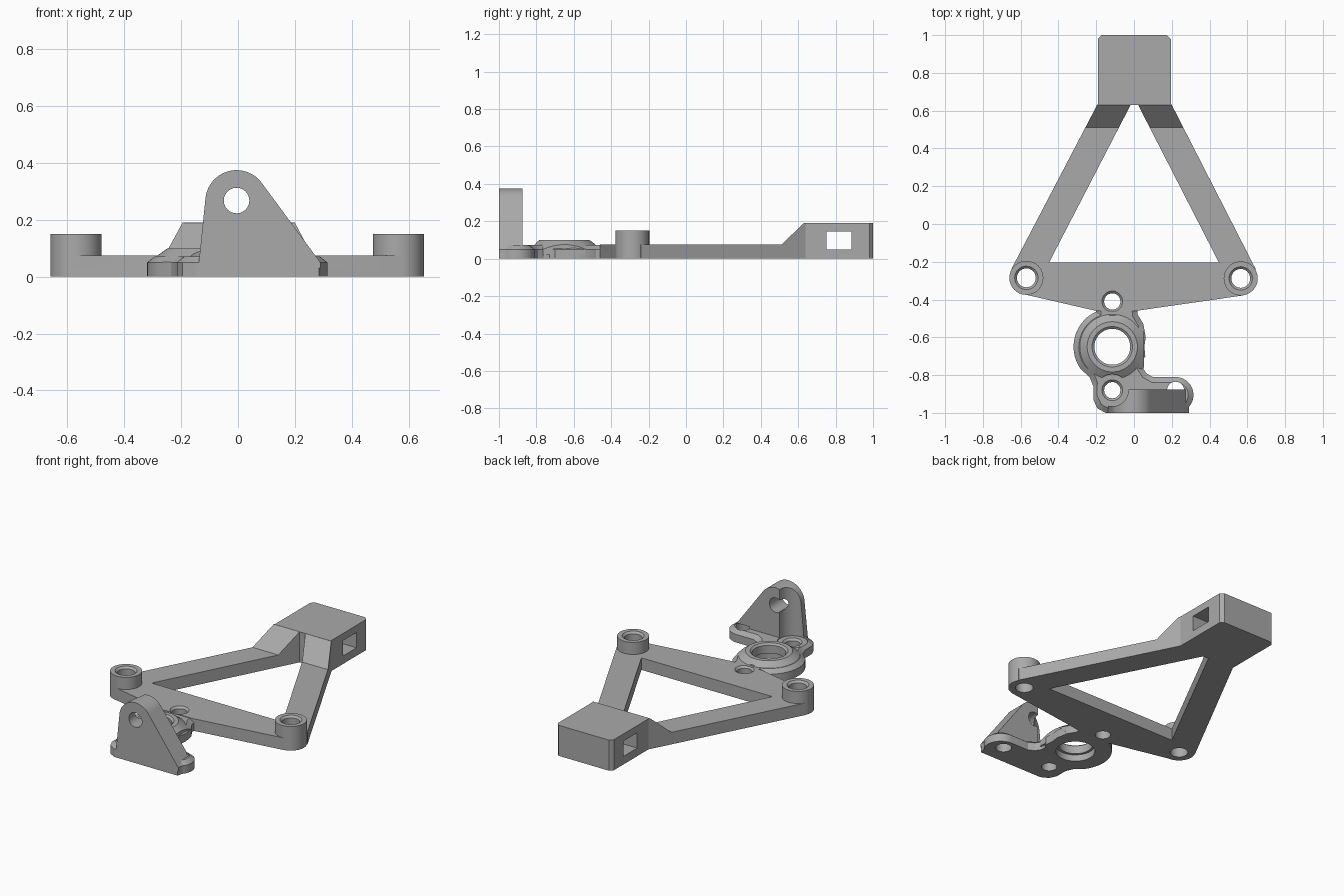
import bpy, bmesh, math

if "Cube" in bpy.data.objects:
    bpy.data.objects.remove(bpy.data.objects["Cube"])

grey = bpy.data.materials.new("plain grey")
grey.use_nodes = True
color = (0.4, 0.4, 0.4, 1)
grey.diffuse_color = color
grey.node_tree.nodes["Principled BSDF"].inputs["Base Color"].default_value = color

AXES = {"z": lambda a, b, c: (a, b, c),
        "x": lambda a, b, c: (c, a, b),
        "y": lambda a, b, c: (a, c, b)}


def finish(name, bm):
    bmesh.ops.recalc_face_normals(bm, faces=bm.faces)
    mesh = bpy.data.meshes.new(name)
    bm.to_mesh(mesh)
    bm.free()
    mesh.materials.append(grey)
    ob = bpy.data.objects.new(name, mesh)
    bpy.context.collection.objects.link(ob)
    return ob


def prism(name, pts, lo, hi, axis="z"):
    """Outline extruded along one axis."""
    bm = bmesh.new()
    place = AXES[axis]
    a = [bm.verts.new(place(u, v, lo)) for u, v in pts]
    b = [bm.verts.new(place(u, v, hi)) for u, v in pts]
    bm.faces.new(a)
    bm.faces.new(b)
    for i in range(len(pts)):
        j = (i + 1) % len(pts)
        bm.faces.new((a[i], a[j], b[j], b[i]))
    return finish(name, bm)


def lathe(name, x, y, profile, n=48):
    """Solid of revolution from (radius, height) pairs."""
    bm = bmesh.new()
    rings = [[bm.verts.new((px, py, z)) for px, py in arc(x, y, r, 0, 360 - 360 / n, n)]
             for r, z in profile]
    bm.faces.new(rings[0])
    bm.faces.new(rings[-1])
    for a, b in zip(rings, rings[1:]):
        for i in range(n):
            j = (i + 1) % n
            bm.faces.new((a[i], a[j], b[j], b[i]))
    return finish(name, bm)


def arc(x, y, r, start, end, n=16):
    angles = [math.radians(start + (end - start) * i / (n - 1)) for i in range(n)]
    return [(x + r * math.cos(t), y + r * math.sin(t)) for t in angles]


def rect(a0, b0, a1, b1):
    return [(a0, b0), (a1, b0), (a1, b1), (a0, b1)]


def combine(target, tool, operation):
    mod = target.modifiers.new("combine", "BOOLEAN")
    mod.operation, mod.solver, mod.object = operation, "EXACT", tool
    bpy.context.view_layer.objects.active = target
    bpy.ops.object.modifier_apply(modifier=mod.name)
    bpy.data.objects.remove(tool)


def add(target, tool):
    combine(target, tool, "UNION")


def cut(target, tool):
    combine(target, tool, "DIFFERENCE")


LEFT, RIGHT = (0.565, -0.288), (-0.57, -0.285)
AXIS_X = -0.115
RING_Y, FOOT_Y, BAR_Y = -0.65, -0.88, -0.41

# A-shaped frame, thick at the back with a ramp down to the thin legs
frame = prism("bracket_frame", [(-0.65, -0.24), (-0.57, -0.375), (-0.2, -0.46), (0.01, -0.46),
                                (0.58, -0.378), (0.645, -0.24), (0.195, 0.64), (-0.19, 0.64)], 0, 0.19)
cut(frame, prism("window", [(-0.45, -0.205), (0.45, -0.205), (0.022, 0.63), (-0.018, 0.63)], -0.1, 0.3))
cut(frame, prism("ramp", [(-1.1, 0.075), (0.51, 0.075), (0.745, 0.3), (-1.1, 0.3)], -1, 1, "x"))

# Rear block with chamfered corners and a cross slot
add(frame, prism("rear_block", [(-0.19, 0.63), (0.195, 0.63), (0.195, 0.98), (0.175, 1),
                                (-0.17, 1), (-0.19, 0.98)], 0, 0.19))
cut(frame, prism("slot", rect(0.75, 0.05, 0.885, 0.145), -1, 1, "x"))

# Corner bosses
for x, y in (LEFT, RIGHT):
    add(frame, lathe("boss", x, y, [(0.09, 0), (0.09, 0.15)]))

# Foot plate with a bevelled upper rim
outline = (arc(AXIS_X, RING_Y, 0.205, 115, 215, 20)
           + [(-0.235, -0.81), (-0.215, -0.86), (-0.215, -0.93), (-0.195, -0.975), (-0.15, -1), (0.285, -1)]
           + arc(0.22, -0.905, 0.095, -40, 90)
           + [(0.1, -0.81), (0.065, -0.79), (0.045, -0.76), (0.042, -0.73), (0.06, -0.7),
              (0.055, -0.65), (0.062, -0.6), (0.05, -0.53), (0.02, -0.48), (0.015, -0.43), (-0.2, -0.43)])
foot = prism("foot_plate", outline, 0, 0.05)
bm = bmesh.new()
bm.from_mesh(foot.data)
bm.faces.ensure_lookup_table()
top = [f for f in bm.faces if f.normal.z > 0.9]
bmesh.ops.inset_region(bm, faces=top, thickness=0.028, depth=0.022, use_even_offset=True)
bm.to_mesh(foot.data)
bm.free()

# Conical ring, flattened on its left side
ring = lathe("ring", AXIS_X, RING_Y, [(0.2, 0.02), (0.2, 0.052), (0.133, 0.1)], 64)
cut(ring, prism("flat_side", rect(0.052, -1, 0.3, -0.3), -0.1, 0.3))
add(foot, ring)

# Upright lug with a sloping side
lug = prism("lug", [(-0.14, 0.03)] + arc(-0.005, 0.265, 0.11, 172, 35, 24)
            + [(0.29, 0.05), (0.29, 0.03)], -1, -0.875, "y")
add(foot, lug)
cut(foot, prism("pivot_hole", arc(-0.005, 0.268, 0.045, 0, 345, 24), -1.1, -0.7, "y"))

# Screw head clearances
cut(foot, lathe("clearance", AXIS_X, FOOT_Y, [(0.085, 0.066), (0.085, 0.5)]))
cut(foot, lathe("clearance", AXIS_X, BAR_Y, [(0.075, 0.074), (0.075, 0.5)]))
add(frame, foot)

# Screw holes with small countersinks, the central bore and the blind hole
for x, y, r, z in ((*LEFT, 0.05, 0.15), (*RIGHT, 0.05, 0.15),
                   (AXIS_X, BAR_Y, 0.043, 0.075), (AXIS_X, FOOT_Y, 0.043, 0.066)):
    cut(frame, lathe("hole", x, y, [(r, -0.1), (r, z - 0.012), (r + 0.012, z), (r + 0.012, z + 0.02)], 32))
cut(frame, lathe("bore", AXIS_X, RING_Y, [(0.11, -0.1), (0.11, 0.04), (0.095, 0.04), (0.095, 0.09),
                                          (0.107, 0.1), (0.107, 0.2)], 64))
cut(frame, lathe("blind_hole", 0.22, FOOT_Y, [(0.045, -0.1), (0.045, 0.085)], 32))

bpy.ops.object.select_all(action="DESELECT")
frame.select_set(True)
bpy.context.view_layer.objects.active = frame
bpy.ops.object.shade_smooth_by_angle(angle=math.radians(25))
